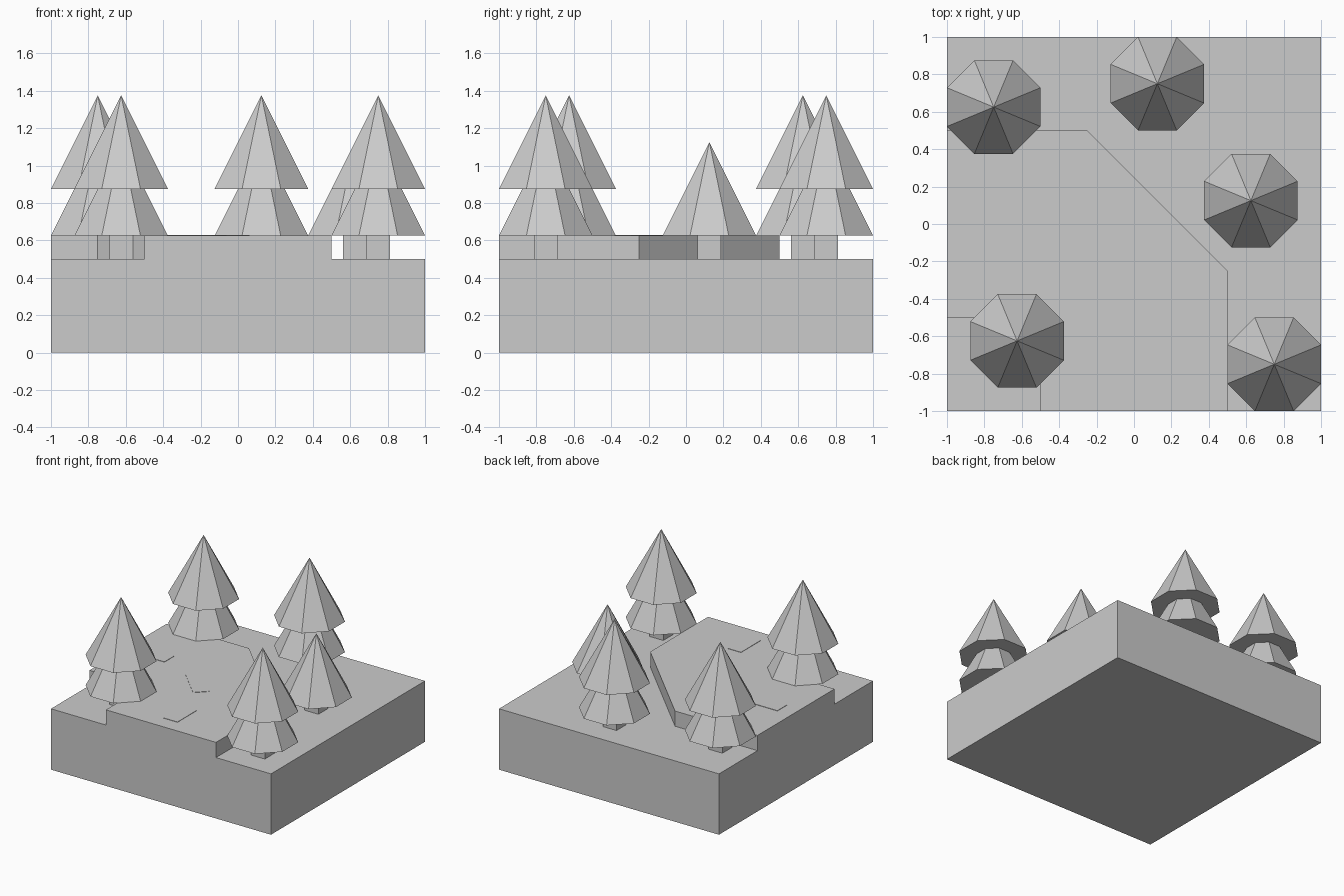
import bpy, bmesh, math
from mathutils import Matrix

cube = bpy.data.objects.get("Cube")
if cube:
    bpy.data.objects.remove(cube, do_unlink=True)

grey = bpy.data.materials.new("plain grey")
grey.use_nodes = True
grey.diffuse_color = (0.6, 0.6, 0.6, 1)
grey.node_tree.nodes["Principled BSDF"].inputs["Base Color"].default_value = (0.6, 0.6, 0.6, 1)

GROUND, TERRACE = 0.5, 0.625


def make_object(name, bm):
    bmesh.ops.recalc_face_normals(bm, faces=bm.faces)
    mesh = bpy.data.meshes.new(name)
    bm.to_mesh(mesh)
    bm.free()
    mesh.materials.append(grey)
    obj = bpy.data.objects.new(name, mesh)
    bpy.context.collection.objects.link(obj)
    return obj


def prism(name, outline, bottom, top):
    bm = bmesh.new()
    face = bm.faces.new([bm.verts.new((x, y, bottom)) for x, y in outline])
    side = bmesh.ops.extrude_face_region(bm, geom=[face])["geom"]
    moved = [v for v in side if isinstance(v, bmesh.types.BMVert)]
    bmesh.ops.translate(bm, verts=moved, vec=(0, 0, top - bottom))
    return make_object(name, bm)


def box(name, center, size, turn=0):
    bm = bmesh.new()
    bmesh.ops.create_cube(bm, size=1)
    bm.transform(Matrix.Translation(center) @ Matrix.Rotation(turn, 4, "Z")
                 @ Matrix.Diagonal((*size, 1)))
    return make_object(name, bm)


def foliage(name, x, y, base):
    # Eight-sided cone with flat sides facing the axes
    height = 0.5
    bm = bmesh.new()
    bmesh.ops.create_cone(bm, cap_ends=True, segments=8, depth=height,
                          radius1=0.25 / math.cos(math.pi / 8), radius2=0)
    bm.transform(Matrix.Translation((x, y, base + height / 2))
                 @ Matrix.Rotation(math.pi / 8, 4, "Z"))
    return make_object(name, bm)


# Ground block joined with the raised terrace
ground = prism("ground_block", [(-1, -1), (1, -1), (1, 1), (-1, 1)], 0, GROUND)
terrace = prism("terrace", [(-1, -0.5), (-0.75, -0.5), (-0.5, -0.75), (-0.5, -1),
                            (0.5, -1), (0.5, -0.25), (-0.25, 0.5), (-1, 0.5)],
                GROUND / 2, TERRACE)
union = ground.modifiers.new("join terrace", "BOOLEAN")
union.operation = "UNION"
union.solver = "EXACT"
union.object = terrace
bpy.context.view_layer.objects.active = ground
bpy.ops.object.modifier_apply(modifier=union.name)
bpy.data.objects.remove(terrace, do_unlink=True)

# Merge the coplanar faces left by the join
bm = bmesh.new()
bm.from_mesh(ground.data)
bmesh.ops.dissolve_limit(bm, angle_limit=math.radians(1), verts=bm.verts, edges=bm.edges)
bm.to_mesh(ground.data)
bm.free()

# Path stones lying on the terrace
THICK = 0.003
for i, (x, y, length, turn) in enumerate([(-0.75, 0, 0.25, 0),
                                          (-0.215, -0.22, 0.333, -45),
                                          (0, -0.75, 0.25, 90)], 1):
    box(f"path_stone_{i}", (x, y, TERRACE + THICK / 2),
        (length, 0.125, THICK), math.radians(turn))

# Trees: square trunk with one or two foliage tiers
trees = [(-0.75, 0.625, 2), (0.125, 0.75, 2), (0.625, 0.125, 1),
         (0.75, -0.75, 2), (-0.625, -0.625, 2)]
for i, (x, y, tiers) in enumerate(trees, 1):
    box(f"tree_{i}_trunk", (x, y, (GROUND + TERRACE) / 2),
        (0.125, 0.125, TERRACE - GROUND))
    for tier in range(tiers):
        foliage(f"tree_{i}_foliage_{tier + 1}", x, y, TERRACE + 0.25 * tier)
